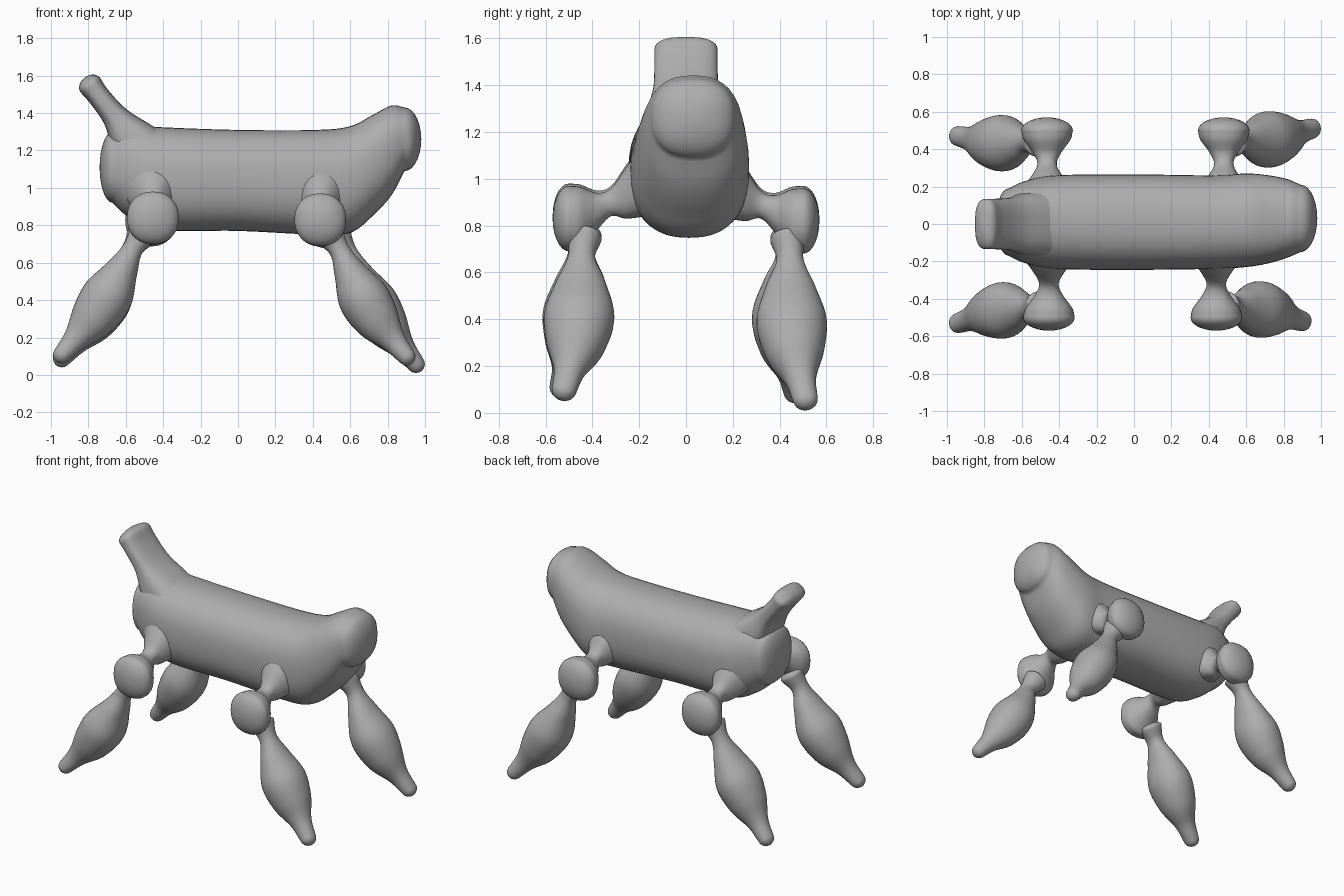
import bpy, bmesh, math
from mathutils import Vector

cube = bpy.data.objects.get("Cube")
if cube:
    bpy.data.objects.remove(cube, do_unlink=True)

GREY = (0.42, 0.42, 0.42, 1)
grey = bpy.data.materials.new("matte_grey")
grey.use_nodes = True
grey.diffuse_color = GREY
grey.node_tree.nodes["Principled BSDF"].inputs["Base Color"].default_value = GREY

SIDES, STEPS, DOME = 40, 8, 7


def spline(keys):
    """Smoothly resample key rings (x, y, z, half width, half depth)."""
    pts = [Vector(k) for k in keys]
    pts = [2 * pts[0] - pts[1]] + pts + [2 * pts[-1] - pts[-2]]
    out = []
    for a, b, c, d in zip(pts, pts[1:], pts[2:], pts[3:]):
        for i in range(STEPS):
            t = i / STEPS
            out.append(0.5 * (2 * b + (c - a) * t + (2 * a - 5 * b + 4 * c - d) * t * t
                              + (3 * b - a - 3 * c + d) * t ** 3))
    return out + [pts[-2]]


def loft(name, keys, side, caps, power=2.0, axis=None):
    """Skin a rounded tube through the key rings, with a dome on each end."""
    rings = spline(keys)
    rows = []
    for i, r in enumerate(rings):
        path = rings[min(i + 1, len(rings) - 1)].copy()
        path -= rings[max(i - 1, 0)]
        tangent = Vector(axis) if axis else Vector(path[:3]).normalized()
        wide = Vector(side)
        wide = (wide - tangent * wide.dot(tangent)).normalized()
        rows.append((Vector(r[:3]), tangent, wide, tangent.cross(wide), r[3], r[4]))

    def dome(row, length):
        c, t, w, u, a, b = row
        angles = [math.pi / 2 * k / DOME for k in range(1, DOME)]
        return [(c + t * length * math.sin(q), t, w, u, a * math.cos(q), b * math.cos(q))
                for q in angles]

    tips = [rows[0][0] - rows[0][1] * caps[0], rows[-1][0] + rows[-1][1] * caps[1]]
    rows = dome(rows[0], -caps[0])[::-1] + rows + dome(rows[-1], caps[1])

    bm = bmesh.new()
    loops = []
    for c, t, w, u, a, b in rows:
        loop = []
        for k in range(SIDES):
            q = 2 * math.pi * k / SIDES
            x, y = (math.copysign(abs(f) ** (2 / power), f) for f in (math.cos(q), math.sin(q)))
            loop.append(bm.verts.new(c + w * a * x + u * b * y))
        loops.append(loop)
    for lo, hi in zip(loops, loops[1:]):
        for k in range(SIDES):
            n = (k + 1) % SIDES
            bm.faces.new((lo[k], lo[n], hi[n], hi[k]))
    for loop, tip in ((loops[0], tips[0]), (loops[-1], tips[1])):
        v = bm.verts.new(tip)
        for k in range(SIDES):
            bm.faces.new((v, loop[k], loop[(k + 1) % SIDES]))
    bmesh.ops.recalc_face_normals(bm, faces=bm.faces)
    mesh = bpy.data.meshes.new(name)
    bm.to_mesh(mesh)
    bm.free()
    mesh.materials.append(grey)
    mesh.shade_smooth()
    obj = bpy.data.objects.new(name, mesh)
    bpy.context.collection.objects.link(obj)
    return obj


# Trunk and raised head: upright sections from rump to nose
loft("body_and_head", [
    (-.67, .01, 1.11, .18, .19),
    (-.58, .01, 1.09, .22, .25),
    (-.42, .01, 1.05, .25, .275),
    (0, .01, 1.04, .255, .27),
    (.42, .01, 1.03, .25, .28),
    (.6, .02, 1.045, .25, .285),
    (.72, .025, 1.12, .235, .27),
    (.82, .03, 1.2, .21, .24),
    (.89, .03, 1.26, .18, .17)],
    (0, 1, 0), (.07, .09), 2.4, (1, 0, 0))

# Flat upswept tail
loft("tail", [
    (-.47, 0, 1.15, .19, .17),
    (-.58, 0, 1.28, .165, .115),
    (-.66, 0, 1.385, .14, .07),
    (-.74, 0, 1.485, .135, .06),
    (-.79, 0, 1.55, .135, .065)],
    (0, 1, 0), (.05, .05), 2.8)

# Legs: hip knob reaching out of the trunk, then a swollen lower leg
LEGS = {"front_right": (.44, -1, .83, (.9, -.52, .1)),
        "front_left": (.48, 1, .82, (.95, .51, .06)),
        "rear_right": (-.455, -1, .84, (-.94, -.53, .11)),
        "rear_left": (-.465, 1, .83, (-.94, .47, .09))}

for name, (x, s, z, foot) in LEGS.items():
    loft(name + "_hip", [
        (x, s * .17, z + .17, .15, .16),
        (x, s * .255, z + .11, .085, .11),
        (x, s * .32, z + .07, .052, .06),
        (x, s * .38, z + .03, .075, .08),
        (x, s * .45, z, .125, .135),
        (x, s * .5, z, .138, .14)],
        (1, 0, 0), (.03, .07), 2.2, (0, s, 0))
    top = Vector((x + math.copysign(.05, x), s * .435, z - .08))
    foot = Vector(foot)
    # fraction down the leg, inward sag, half width, half depth
    profile = [(0, 0, .075, .08), (.13, 0, .058, .055), (.28, .01, .105, .085),
               (.48, .02, .15, .135), (.68, .02, .125, .12),
               (.86, .01, .068, .068), (1, 0, .053, .048)]
    keys = []
    for f, sag, a, b in profile:
        p = top.lerp(foot, f)
        keys.append((p.x - math.copysign(sag, x), p.y - s * sag, p.z - sag, a, b))
    loft(name + "_lower_leg", keys, (0, 1, 0), (.03, .05), 2.1)
